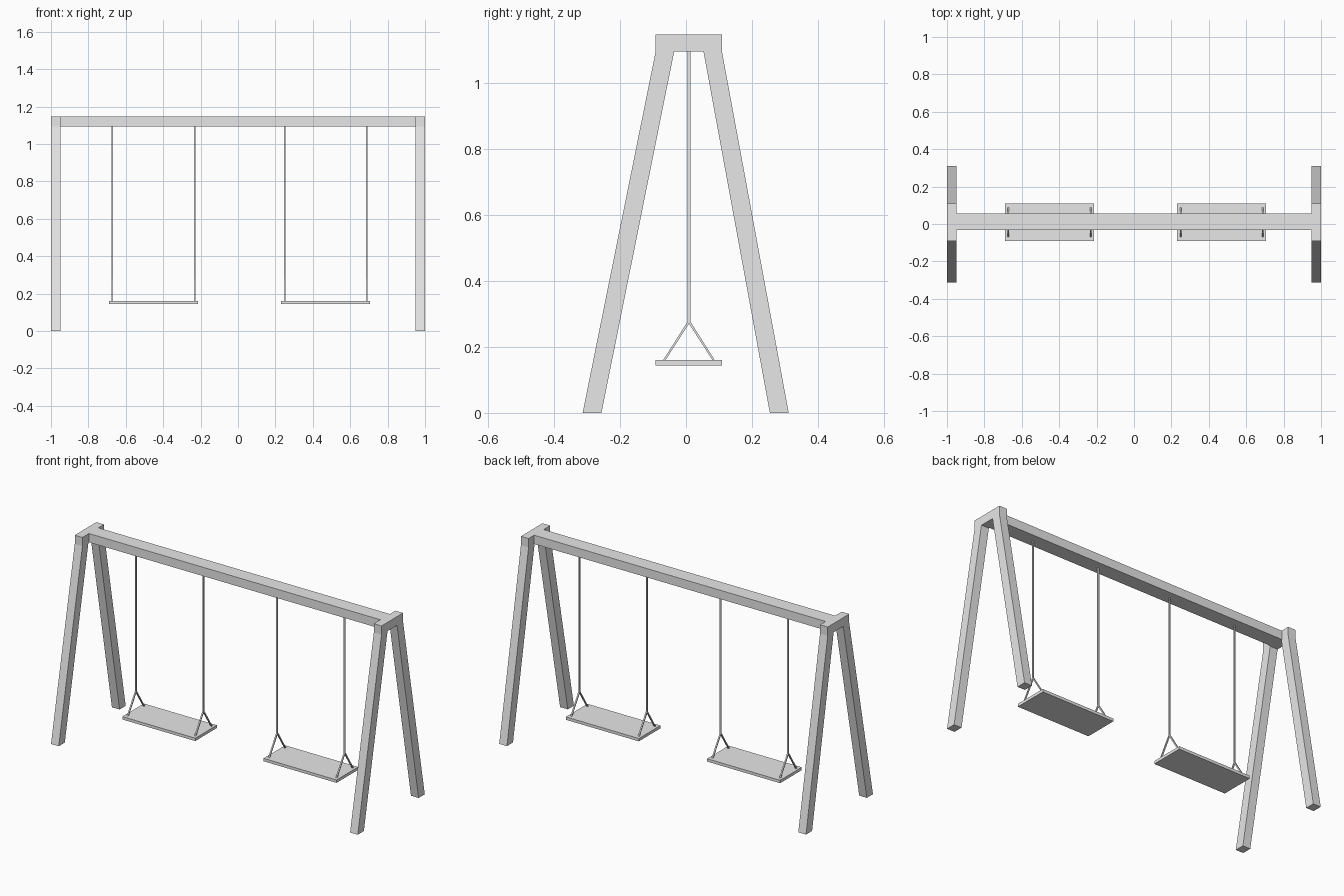
import bpy
import bmesh
from mathutils import Vector

cube = bpy.data.objects.get("Cube")
if cube:
    bpy.data.objects.remove(cube, do_unlink=True)

grey = bpy.data.materials.new("light grey")
grey.use_nodes = True
COLOUR = (0.8, 0.8, 0.8, 1)
grey.diffuse_color = COLOUR
grey.node_tree.nodes["Principled BSDF"].inputs["Base Color"].default_value = COLOUR


def extrude_profile(name, outline, x0, x1):
    """Extrude a closed (y, z) outline along x."""
    bm = bmesh.new()
    face = bm.faces.new([bm.verts.new((x0, y, z)) for y, z in outline])
    result = bmesh.ops.extrude_face_region(bm, geom=[face])
    moved = [v for v in result["geom"] if isinstance(v, bmesh.types.BMVert)]
    bmesh.ops.translate(bm, verts=moved, vec=Vector((x1 - x0, 0, 0)))
    bmesh.ops.recalc_face_normals(bm, faces=bm.faces)
    mesh = bpy.data.meshes.new(name)
    bm.to_mesh(mesh)
    bm.free()
    mesh.materials.append(grey)
    obj = bpy.data.objects.new(name, mesh)
    bpy.context.collection.objects.link(obj)
    return obj


def rectangle(y0, y1, z0, z1):
    return [(y0, z0), (y1, z0), (y1, z1), (y0, z1)]


TOP, UNDER = 1.146, 1.094      # top and underside of the beam
MID = 0.009                    # depth of the rope line
SEAT_TOP = 0.16

# A-shaped end frames
frame = [(-0.313, 0), (-0.256, 0), (-0.036, UNDER), (0.053, UNDER),
         (0.254, 0), (0.311, 0), (0.109, UNDER), (0.109, TOP),
         (-0.092, TOP), (-0.092, UNDER)]
extrude_profile("right_end_frame", frame, -1, -0.95)
extrude_profile("left_end_frame", frame, 0.95, 1)

# Beam between the frames
extrude_profile("top_beam", rectangle(-0.031, 0.057, UNDER, TOP), -0.95, 0.95)

# Rope outline: a straight line that forks down to the seat edges
half_rope = [(0.004, UNDER), (0.004, 0.277), (0.078, SEAT_TOP),
             (0.071, SEAT_TOP)]
rope = [(MID + y, z) for y, z in half_rope] + [(MID, 0.27)]
rope += [(MID - y, z) for y, z in reversed(half_rope)]

# Two swings, each a flat seat hung from two ropes
for side, x in (("right", -0.452), ("left", 0.469)):
    extrude_profile(side + "_seat", rectangle(-0.092, 0.109, 0.143, SEAT_TOP),
                    x - 0.238, x + 0.238)
    for end, offset in (("outer", 0.22), ("inner", -0.22)):
        rx = x + (offset if side == "left" else -offset)
        extrude_profile(f"{side}_swing_{end}_rope", rope, rx - 0.004, rx + 0.004)
